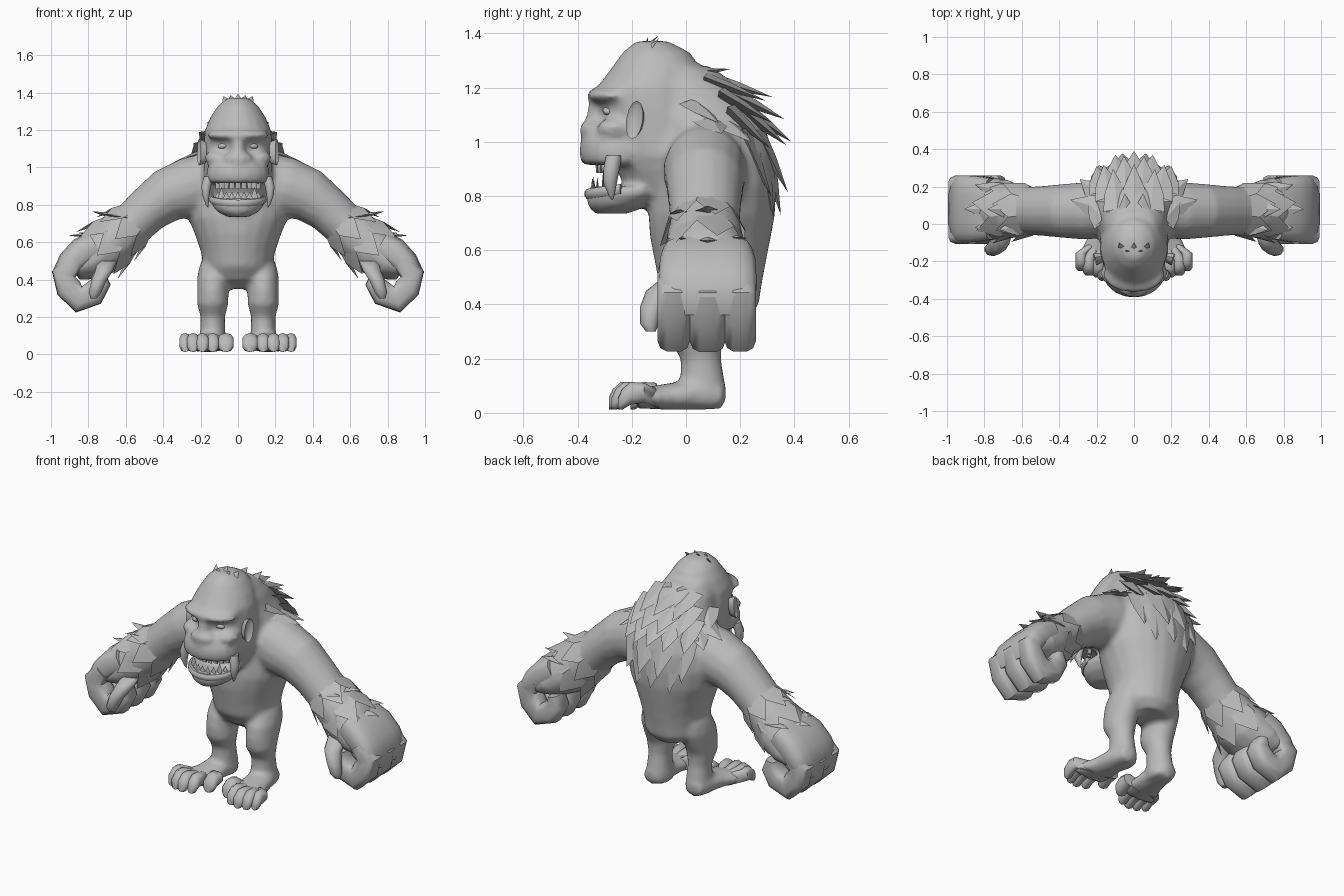
import bpy, bmesh, math
from mathutils import Vector as V, Matrix

if "Cube" in bpy.data.objects:
    bpy.data.objects.remove(bpy.data.objects["Cube"])

grey = bpy.data.materials.new("grey_fur")
grey.diffuse_color = (0.5, 0.5, 0.5, 1)
grey.use_nodes = True
grey.node_tree.nodes["Principled BSDF"].inputs["Base Color"].default_value = grey.diffuse_color
X, Y, Z = V((1, 0, 0)), V((0, 1, 0)), V((0, 0, 1))


def finish(name, bm, mirror=False, angle=50):
    bmesh.ops.recalc_face_normals(bm, faces=bm.faces[:])
    me = bpy.data.meshes.new(name)
    bm.to_mesh(me)
    bm.free()
    me.materials.append(grey)
    ob = bpy.data.objects.new(name, me)
    bpy.context.collection.objects.link(ob)
    bpy.ops.object.select_all(action='DESELECT')
    ob.select_set(True)
    bpy.context.view_layer.objects.active = ob
    bpy.ops.object.shade_smooth_by_angle(angle=math.radians(angle))
    if mirror:
        ob.modifiers.new("mirror", 'MIRROR').use_clip = False
    return ob


def loft(bm, stations, u=X, axis=None, n=14, square=1.0):
    """Skin of oval rings; each station is (centre, half width along u, other half width)."""
    rings = []
    for i, (c, a, b) in enumerate(stations):
        t = axis or (V(stations[min(i + 1, len(stations) - 1)][0]) - V(stations[max(i - 1, 0)][0])).normalized()
        v = t.cross(u).normalized()
        ring = []
        for k in range(n):
            w = 2 * math.pi * (k + .5) / n
            cs, sn = math.cos(w), math.sin(w)
            p = V(c) + u * a * math.copysign(abs(cs) ** square, cs) + v * b * math.copysign(abs(sn) ** square, sn)
            ring.append(bm.verts.new(p))
        rings.append(ring)
    for r, q in zip(rings, rings[1:]):
        for k in range(n):
            bm.faces.new((r[k], r[(k + 1) % n], q[(k + 1) % n], q[k]))
    bm.faces.new(rings[0][::-1])
    bm.faces.new(rings[-1])


def tower(bm, rows, x=0.0, **kw):
    """Upright loft from rows of z, y, half width, half depth."""
    loft(bm, [((x, y, z), a, b) for z, y, a, b in rows], X, Z, **kw)


def ball(bm, c, r, rot=0.0):
    m = Matrix.Translation(c) @ Matrix.Rotation(rot, 4, 'Y') @ Matrix.Diagonal((*r, 1))
    bmesh.ops.create_uvsphere(bm, u_segments=14, v_segments=8, radius=1, matrix=m)


def blade(bm, base, tip, w, up=Z):
    """Flat pointed tuft."""
    base, tip = V(base), V(tip)
    d = tip - base
    s = d.cross(up).normalized()
    t = s.cross(d).normalized()
    rings = [[bm.verts.new(base + d * f + o * w * k) for o in (s, t * .3, -s, -t * .3)]
             for f, k in ((0, 1), (.45, .75))]
    top = bm.verts.new(tip)
    for k in range(4):
        j = (k + 1) % 4
        bm.faces.new((rings[0][k], rings[0][j], rings[1][j], rings[1][k]))
        bm.faces.new((rings[1][k], rings[1][j], top))


# Body: torso, skull, muzzle, limbs, feet and palms blended into one skin
bm = bmesh.new()
tower(bm, [(.35, .13, .10, .10), (.40, .11, .17, .16), (.47, .09, .185, .19), (.55, .09, .20, .205),
           (.65, .09, .235, .225), (.73, .095, .27, .235), (.84, .105, .29, .23), (.95, .10, .28, .225),
           (1.05, .08, .225, .215), (1.14, .03, .18, .22), (1.21, -.01, .16, .20), (1.28, -.05, .12, .14)], n=20)
tower(bm, [(.80, -.07, .12, .13), (.88, -.09, .16, .16), (.95, -.10, .185, .18), (1.05, -.11, .185, .20),
           (1.12, -.12, .185, .20), (1.20, -.13, .178, .20), (1.27, -.11, .148, .168),
           (1.33, -.11, .108, .125), (1.372, -.125, .055, .06)], n=18)
tower(bm, [(.915, -.25, .165, .135), (.96, -.25, .172, .145), (1.0, -.25, .165, .14), (1.05, -.25, .12, .12)], n=18)
tower(bm, [(.735, -.275, .06, .06), (.765, -.25, .115, .115), (.81, -.22, .148, .148),
           (.835, -.21, .14, .145)], n=18)
ball(bm, (0, -.27, 1.172), (.17, .10, .036))
ball(bm, (0, -.32, 1.09), (.04, .05, .08))
ball(bm, (0, -.335, 1.045), (.085, .06, .04))
for s in (1, -1):
    ball(bm, (s * .115, -.26, 1.05), (.065, .07, .04))
    loft(bm, [((s * x, y, z), a, b) for x, y, z, a, b in (
        (.10, .07, .93, .14, .16), (.26, .07, .89, .155, .165), (.38, .07, .85, .145, .145),
        (.48, .07, .775, .135, .125), (.56, .07, .70, .13, .12), (.64, .07, .63, .145, .135),
        (.72, .08, .56, .165, .14), (.80, .085, .50, .175, .115), (.88, .085, .46, .17, .07))], Y, n=16)
    # leg
    tower(bm, [(.53, .09, .04, .06), (.48, .09, .07, .11), (.41, .07, .085, .13), (.34, .05, .085, .12),
               (.27, .035, .085, .10), (.20, .055, .066, .075), (.13, .06, .068, .082), (.07, .062, .075, .09),
               (.02, .06, .07, .08)], x=s * .135)
    # foot
    loft(bm, [((s * x, y, z), a, b) for x, y, z, a, b in (
        (.145, .14, .06, .05, .045), (.145, .05, .07, .075, .06), (.155, -.06, .06, .09, .05),
        (.175, -.15, .055, .115, .04), (.18, -.19, .05, .115, .035))], X)
body = finish("body", bm)
re = body.modifiers.new("blend", 'REMESH')
re.mode, re.voxel_size, re.use_smooth_shade = 'VOXEL', .016, True
sm = body.modifiers.new("soften", 'SMOOTH')
sm.factor, sm.iterations = .5, 4

# Back of the hand
bm = bmesh.new()
loft(bm, [((.76, .08, .585), .165, .08), ((.83, .08, .545), .178, .085), ((.895, .08, .485), .182, .075),
          ((.935, .08, .425), .18, .062), ((.92, .08, .375), .172, .05)], Y, n=16, square=.6)
finish("hand_back", bm, True, 60)

# Curled fingers and thumb
bm = bmesh.new()
path = ((.87, .50, .05), (.932, .43, .064), (.905, .355, .07), (.85, .295, .072), (.775, .325, .068),
        (.735, .385, .055), (.745, .44, .03))
for y, w, k in ((-.045, .062, 1), (.08, .068, 1.02), (.2, .06, 1)):
    loft(bm, [((.83 + (x - .83) * k, y, .42 + (z - .42) * k), w, r) for x, z, r in path], Y, n=12, square=.65)
finish("fingers", bm, True)
bm = bmesh.new()
loft(bm, [((.70, -.02, .50), .055, .065), ((.715, -.09, .45), .05, .058), ((.745, -.125, .39), .042, .045),
          ((.765, -.135, .33), .035, .035), ((.77, -.13, .30), .018, .018)], X, -Z, n=10)
finish("thumb", bm, True)

# Toes
bm = bmesh.new()
for x, y, r in ((.065, -.17, .042), (.135, -.235, .034), (.19, -.25, .034), (.24, -.24, .033), (.283, -.215, .03)):
    bx = .1 + x * .4
    loft(bm, [((bx, -.10, .05), r * .9, .035), ((x, y + .06, .075), r, .036), ((x, y + .01, .072), r * 1.02, .042),
              ((x, y - .02, .05), r, .038), ((x, y - .035, .035), r * .6, .022)], X, -Y, n=10, square=.85)
finish("toes", bm, True)

# Forearm fur: two sleeves with zigzag ends
bm = bmesh.new()
d = V((.75, 0, -.66))
side = d.cross(Y)
n = 14
for c, a, b, flare, length in (((.55, .07, .71), .132, .125, .016, .13), ((.64, .075, .63), .148, .142, .012, .14)):
    ring = [[], []]
    for k in range(n):
        w = 2 * math.pi * k / n
        o = Y * math.cos(w) * a + side * math.sin(w) * b
        far = k % 2
        ring[0].append(bm.verts.new(V(c) + o * .95))
        ring[1].append(bm.verts.new(V(c) + o + o.normalized() * (flare + .018 * far)
                                    + d * length * (1.1 if far else .35)))
    for k in range(n):
        j = (k + 1) % n
        bm.faces.new((ring[0][k], ring[0][j], ring[1][j], ring[1][k]))
# Loose tufts on the outer and under forearm
for base, tip, w in (((.62, .08, .73), (.785, .08, .765), .06), ((.60, -.01, .73), (.72, -.03, .75), .05),
                     ((.72, .08, .64), (.91, .08, .635), .06), ((.70, .17, .64), (.85, .21, .65), .05),
                     ((.70, .0, .64), (.85, -.02, .645), .05), ((.57, .08, .58), (.60, .05, .46), .05)):
    blade(bm, base, tip, w)
finish("forearm_fur", bm, True, 30)

# Mane: overlapping rows of long tufts down the back
bm = bmesh.new()
for count, spread, y0, z0, y1, z1, w in ((2, .04, .03, 1.255, .17, 1.275, .05), (3, .09, .09, 1.235, .32, 1.165, .075),
                                         (4, .13, .17, 1.18, .37, 1.09, .08), (5, .16, .225, 1.12, .39, 1.0, .08),
                                         (4, .15, .27, 1.04, .385, .82, .085), (3, .09, .30, .95, .35, .73, .08)):
    for i in range(count):
        x = spread * (2 * i / (count - 1) - 1)
        drop = 2.4 * x * x
        blade(bm, (x, y0 - drop, z0), (x * 1.25, y1 - drop * 1.3, z1 - .15 * abs(x)), w, Z + Y)
# Shoulder and neck tufts
for s in (1, -1):
    blade(bm, (s * .17, .08, 1.08), (s * .34, .13, 1.03), .07)
    blade(bm, (s * .16, .02, 1.14), (s * .25, .12, 1.07), .07)
    blade(bm, (s * .15, .12, 1.08), (s * .29, .24, 1.0), .08)
# Crown crest
for i in range(5):
    x = .028 * (i - 2)
    blade(bm, (x, -.165 + .01 * abs(i - 2), 1.335), (x * 1.4, -.10 - .04 * (i % 2), 1.393 - .006 * abs(i - 2)), .028, Y)
finish("mane", bm, False, 30)

# Ears with a recessed bowl
bm = bmesh.new()
bmesh.ops.create_cone(bm, cap_ends=True, segments=12, radius1=.8, radius2=1, depth=1,
                      matrix=Matrix.Translation((.192, -.185, 1.08)) @ Matrix.Rotation(-.15, 4, 'X')
                      @ Matrix.Rotation(-.3, 4, 'Z') @ Matrix.Diagonal((.035, .032, .072, 1))
                      @ Matrix.Rotation(math.pi / 2, 4, 'Y'))
outer = max(bm.faces, key=lambda f: f.calc_center_median().x)
bmesh.ops.inset_region(bm, faces=[outer], thickness=.012, depth=-.012)
finish("ears", bm, True)

# Eyes
bm = bmesh.new()
ball(bm, (.075, -.288, 1.115), (.034, .02, .016), .15)
finish("eyes", bm, True)

# Tusks
bm = bmesh.new()
loft(bm, [((.155, -.265, .95), .028, .03), ((.17, -.275, .90), .027, .03), ((.172, -.28, .85), .02, .025),
          ((.165, -.275, .80), .008, .01), ((.16, -.272, .785), .002, .002)], X, -Z, n=10)
finish("tusks", bm, True)

# Pointed lower teeth and flat upper teeth following the jaw
bm = bmesh.new()
for i in range(9):
    w = math.radians(-60 + 15 * i)
    x, y = .125 * math.sin(w), -.21 - .135 * math.cos(w)
    blade(bm, (x, y, .815), (x, y, .895 if i in (1, 7) else .87), .02, Y)
    tower(bm, [(.925, y + .02, .016, .01), (.885, y + .02, .014, .006)], x=x, n=6)
finish("teeth", bm, False, 30)

# Lower lip
bm = bmesh.new()
loft(bm, [((.14 * math.sin(w), -.215 - .145 * math.cos(w), .83 - .022 * math.cos(w)), .02, .016)
          for w in (math.radians(-80 + 160 * i / 12) for i in range(13))], Z, n=8)
finish("lower_lip", bm)
